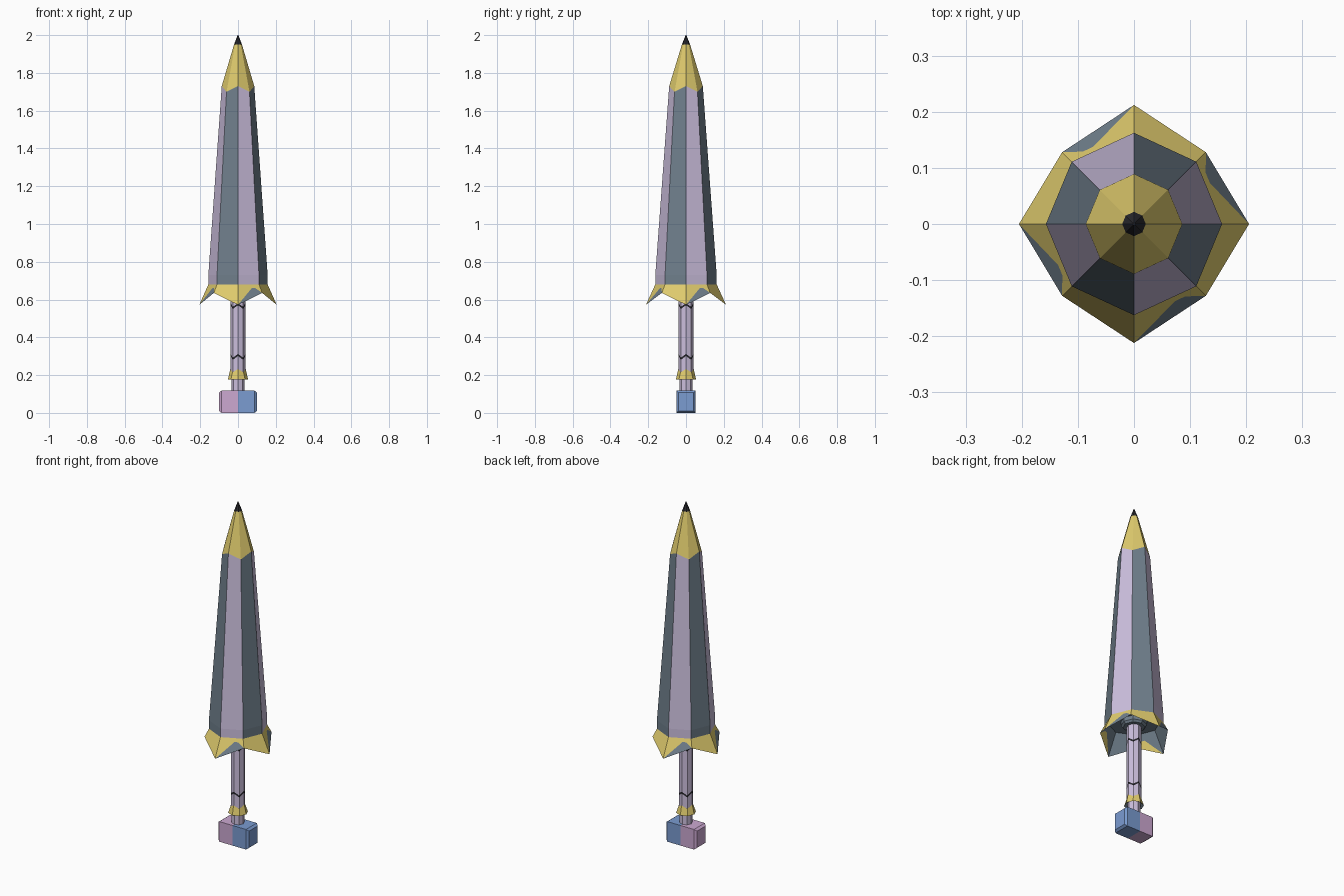
import bpy, bmesh, math

if "Cube" in bpy.data.objects:
    bpy.data.objects.remove(bpy.data.objects["Cube"])


def material(name, rgb):
    lin = [c / 12.92 if c < 0.04 else ((c + 0.055) / 1.055) ** 2.4 for c in rgb]
    m = bpy.data.materials.new(name)
    m.diffuse_color = (*lin, 1)
    m.use_nodes = True
    m.node_tree.nodes["Principled BSDF"].inputs["Base Color"].default_value = m.diffuse_color
    return m


LAV = material("lavender", (0.80, 0.75, 0.87))
SLATE = material("slate", (0.44, 0.50, 0.55))
GOLD = material("gold", (0.88, 0.80, 0.43))
BLACK = material("black", (0.16, 0.16, 0.18))
PINK = material("pink", (0.80, 0.66, 0.82))
BLUE = material("blue", (0.48, 0.61, 0.82))


def finish(name, bm, mats):
    bmesh.ops.recalc_face_normals(bm, faces=bm.faces)
    me = bpy.data.meshes.new(name)
    bm.to_mesh(me)
    bm.free()
    for m in mats:
        me.materials.append(m)
    ob = bpy.data.objects.new(name, me)
    bpy.context.collection.objects.link(ob)
    return ob


def lathe(name, rings, bands, mats, ystretch=1.0):
    """Eight-sided stack; ring = (axis radius, axis z, diagonal radius, diagonal z).
    Each band gives the material indices of its even and odd faces."""
    bm = bmesh.new()
    loops = []
    for ra, za, rd, zd in rings:
        loop = []
        for i in range(8):
            a = i * math.pi / 4
            r, z = (rd, zd) if i % 2 else (ra, za)
            sy = 1.0 if i % 2 else ystretch
            loop.append(bm.verts.new((r * math.cos(a), r * math.sin(a) * sy, z)))
        loops.append(loop)
    for lo, hi, band in zip(loops, loops[1:], bands):
        for i in range(8):
            j = (i + 1) % 8
            f = bm.faces.new((lo[i], lo[j], hi[j], hi[i]))
            f.material_index = band[i % 2]
    bm.faces.new(loops[0]).material_index = bands[0][0]
    bm.faces.new(loops[-1]).material_index = bands[-1][0]
    return finish(name, bm, mats)


def flat(r, z):
    return (r, z, r, z)


# Folded canopy: recessed underside, flared scalloped hem, striped panels, gold nose, dark tip
lathe("canopy",
      [flat(0.145, 0.695), (0.205, 0.572, 0.181, 0.635), flat(0.157, 0.68),
       flat(0.157, 0.73), (0.086, 1.73, 0.086, 1.70), flat(0.021, 1.95), flat(0.002, 2.0)],
      [(1, 1), (2, 2), (0, 1), (0, 1), (2, 2), (3, 3)],
      [LAV, SLATE, GOLD, BLACK], 1.035)

# Collar where the shaft enters the canopy
lathe("shaft_collar", [flat(0.06, 0.66), flat(0.07, 0.672), flat(0.07, 0.70)],
      [(0, 0), (0, 0)], [SLATE])

# Shaft with two dark zigzag bands
R = 0.039


def zig(z):
    return (R, z + 0.01, R, z - 0.01)


lathe("shaft",
      [flat(0.034, 0.10), flat(0.034, 0.20), flat(R, 0.22), zig(0.291), zig(0.302),
       zig(0.560), zig(0.571), flat(R, 0.70)],
      [(0, 0), (0, 0), (0, 0), (1, 1), (0, 0), (1, 1), (0, 0)], [LAV, BLACK])

# Flared gold ring
lathe("gold_ring", [flat(0.034, 0.195), flat(0.053, 0.178), (0.041, 0.232, 0.041, 0.215)],
      [(1, 1), (0, 0)], [GOLD, SLATE])

# Two-tone end block with bevelled ends
bm = bmesh.new()
loops = []
for x, inset in ((-0.1, 0.010), (-0.087, 0), (0, 0), (0.087, 0), (0.1, 0.010)):
    y, z0, z1 = 0.05 - inset, inset, 0.118 - inset
    loops.append([bm.verts.new((x, *p)) for p in ((-y, z0), (y, z0), (y, z1), (-y, z1))])
for k in range(4):
    for i in range(4):
        j = (i + 1) % 4
        f = bm.faces.new((loops[k][i], loops[k][j], loops[k + 1][j], loops[k + 1][i]))
        f.material_index = k // 2
bm.faces.new(loops[0]).material_index = 0
bm.faces.new(loops[-1]).material_index = 1
finish("end_block", bm, [PINK, BLUE])
